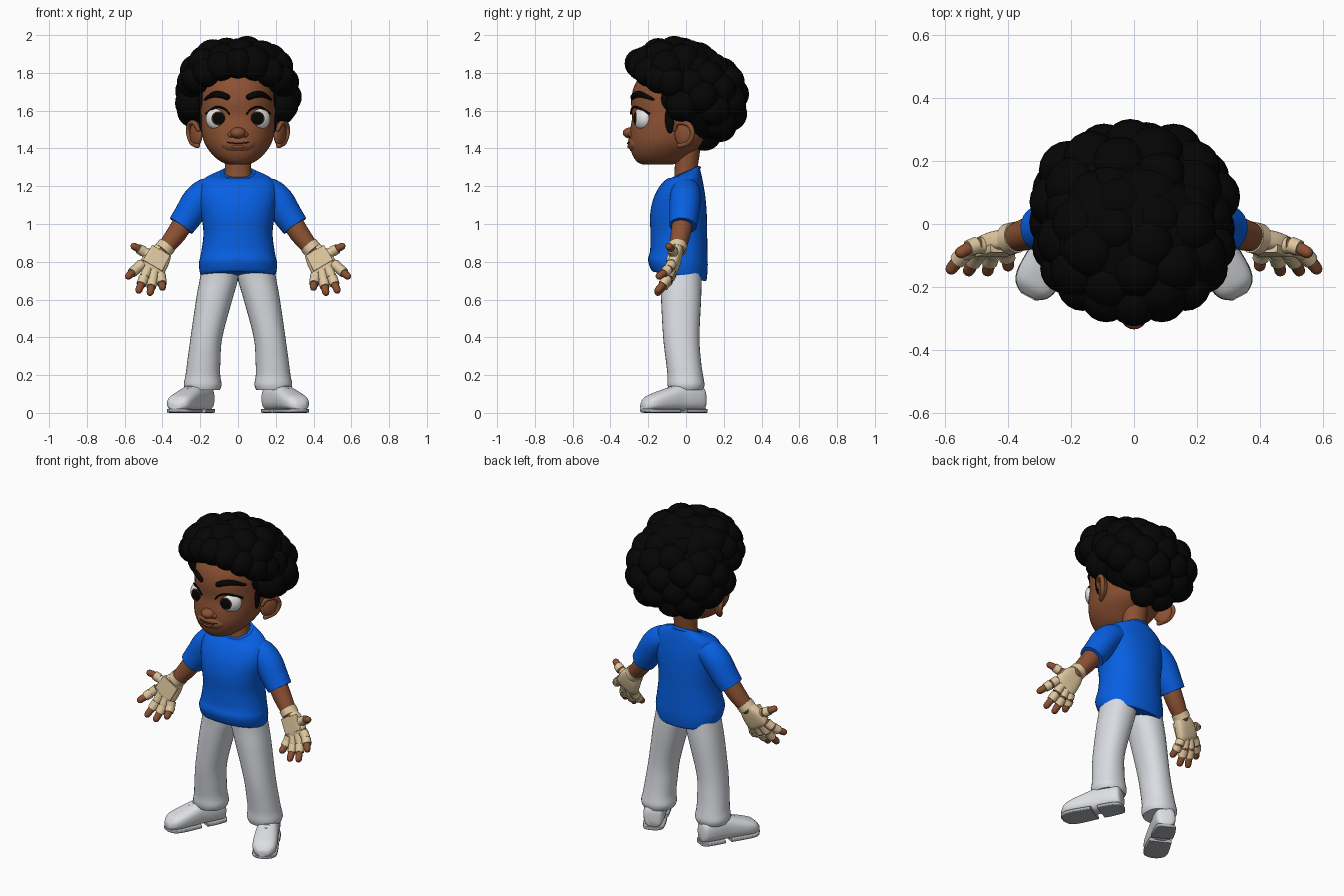
import bpy, bmesh, math, random
from mathutils import Vector, Matrix

random.seed(4)
cube = bpy.data.objects.get("Cube")
if cube:
    bpy.data.objects.remove(cube)

def material(name, r, g, b):
    m = bpy.data.materials.new(name)
    m.use_nodes = True
    m.diffuse_color = (r, g, b, 1)
    bsdf = next(n for n in m.node_tree.nodes if n.type == "BSDF_PRINCIPLED")
    bsdf.inputs["Base Color"].default_value = (r, g, b, 1)
    return m

SKIN = material("brown skin", 0.26, 0.082, 0.032)
LIP = material("dark brown line", 0.07, 0.02, 0.01)
HAIR = material("black hair", 0.0015, 0.0015, 0.0015)
SHIRT = material("blue cotton", 0.002, 0.115, 0.77)
PANTS = material("pale grey cloth", 0.7, 0.72, 0.76)
SHOE = material("white leather", 0.73, 0.74, 0.77)
SOLE = material("grey rubber", 0.42, 0.43, 0.45)
GLOVE = material("cream wrap", 0.74, 0.58, 0.35)
WHITE = material("eye white", 0.82, 0.82, 0.82)
IRIS = material("dark iris", 0.04, 0.015, 0.007)

def finish(name, bm, mats, mirror=False):
    bmesh.ops.recalc_face_normals(bm, faces=bm.faces)
    me = bpy.data.meshes.new(name)
    for f in bm.faces:
        f.smooth = True
    bm.to_mesh(me)
    bm.free()
    me.set_sharp_from_angle(angle=math.radians(50))
    for m in mats:
        me.materials.append(m)
    ob = bpy.data.objects.new(name, me)
    bpy.context.collection.objects.link(ob)
    if mirror:
        ob.modifiers.new("mirror", "MIRROR").use_mirror_merge = False

def smooth(rows, k=4):
    """Catmull-Rom resampling of rows of numbers."""
    out = []
    for i in range(len(rows) - 1):
        a, b, c, d = rows[max(i - 1, 0)], rows[i], rows[i + 1], rows[min(i + 2, len(rows) - 1)]
        for t in [j / k for j in range(k)]:
            out.append([q + 0.5 * t * (r - p + t * (2 * p - 5 * q + 4 * r - s + t * (3 * (q - r) + s - p)))
                        for p, q, r, s in zip(a, b, c, d)])
    return out + [list(rows[-1])]

def loft(name, sections, mat, power=2, n=32, mirror=False):
    """Skin over closed sections given as centre, u and v half axes."""
    bm = bmesh.new()
    rings = []
    for c, u, v in sections:
        rings.append([])
        for i in range(n):
            a = 2 * math.pi * i / n
            x, y = (math.copysign(abs(w) ** (2 / power), w) for w in (math.cos(a), math.sin(a)))
            rings[-1].append(bm.verts.new(Vector(c) + Vector(u) * x + Vector(v) * y))
    for r, s in zip(rings, rings[1:]):
        for i in range(n):
            bm.faces.new((r[i], r[(i + 1) % n], s[(i + 1) % n], s[i]))
    bm.faces.new(rings[0])
    bm.faces.new(rings[-1])
    finish(name, bm, [mat], mirror)

def tube(name, rows, mat, mirror=False, dome=True, n=16):
    """Round tube through x, y, z, radius rows."""
    rows = smooth(rows)
    pts = [Vector(r[:3]) for r in rows]
    secs = []
    for i, p in enumerate(pts):
        t = (pts[min(i + 1, len(pts) - 1)] - pts[max(i - 1, 0)]).normalized()
        u = t.cross(Vector((0, 1, 0))).normalized()
        end = -1 if i == 0 else 1 if i == len(pts) - 1 else 0
        steps = [(math.sin(a), math.cos(a)) for a in (0, 0.5, 1, 1.3, 1.5)] if end and dome else [(0, 1)]
        for off, rad in (steps[::-1] if end < 0 else steps):
            r = rows[i][3]
            secs.append((p + t * off * r * end, u * r * rad, t.cross(u) * r * rad))
    loft(name, secs, mat, n=n, mirror=mirror)

def add_ball(bm, centre, size, turn=0):
    mx = Matrix.Translation(centre) @ Matrix.Rotation(turn, 4, "Z") @ Matrix.Diagonal((*size, 1))
    bmesh.ops.create_uvsphere(bm, u_segments=20, v_segments=12, radius=1, matrix=mx)

def ball(name, centre, size, mat, turn=0, mirror=False):
    bm = bmesh.new()
    add_ball(bm, centre, size, turn)
    finish(name, bm, [mat], mirror)

def level(rows):
    """Horizontal sections from z, centre x, half x, centre y, half y, tilt."""
    return [((x, y, z), (rx, 0, 0), (0, ry, tilt)) for z, x, rx, y, ry, tilt in smooth(rows)]

# Head
HEAD = [(1.315, 0, 0.045, -0.15, 0.08, 0), (1.33, 0, 0.09, -0.145, 0.115, 0), (1.37, 0, 0.138, -0.13, 0.155, 0),
        (1.43, 0, 0.178, -0.095, 0.203, 0), (1.5, 0, 0.194, -0.07, 0.225, 0), (1.57, 0, 0.2, -0.045, 0.24, 0),
        (1.66, 0, 0.2, -0.035, 0.255, 0), (1.75, 0, 0.19, -0.03, 0.235, 0), (1.83, 0, 0.14, -0.03, 0.17, 0),
        (1.87, 0, 0.05, -0.03, 0.06, 0)]
loft("head", level(HEAD), SKIN, power=2.2, n=48)

def face(x, z, r, out=0.0):
    """Point on the front of the face, with a radius for tubes."""
    a, b = next((a, b) for a, b in zip(HEAD, HEAD[1:]) if a[0] <= z <= b[0])
    t = (z - a[0]) / (b[0] - a[0])
    rx, cy, ry = (a[i] + (b[i] - a[i]) * t for i in (2, 3, 4))
    return (x, cy - ry * (1 - (x / rx) ** 2.2) ** (1 / 2.2) - out, z, r)

ball("nose", (0, -0.292, 1.482), (0.042, 0.043, 0.03), SKIN)
ball("nostrils", (0.034, -0.283, 1.474), (0.022, 0.024, 0.018), SKIN, mirror=True)
ball("muzzle", (0, -0.262, 1.425), (0.095, 0.047, 0.05), SKIN)
ball("lower_lip", (0, -0.297, 1.409), (0.04, 0.014, 0.01), SKIN)
tube("mouth", [(-0.085, -0.272, 1.443, 0.004), (-0.045, -0.302, 1.431, 0.004), (0, -0.309, 1.428, 0.004),
               (0.045, -0.302, 1.431, 0.004), (0.085, -0.272, 1.443, 0.004)], LIP, n=8)
tube("eyebrows", [face(0.058, 1.672, 0.016), face(0.09, 1.684, 0.018),
                  face(0.13, 1.684, 0.016), face(0.174, 1.66, 0.007)], HAIR, mirror=True)
tube("upper_lashes", [face(0.046, 1.582, 0.004, 0.01), face(0.072, 1.61, 0.005, 0.012),
                      face(0.118, 1.618, 0.006, 0.012), face(0.168, 1.585, 0.006, 0.008)], HAIR, mirror=True, n=8)

# Eyes with the iris and pupil as rings around the gaze direction
bm = bmesh.new()
bmesh.ops.create_uvsphere(bm, u_segments=32, v_segments=24, radius=1)
for f in bm.faces:
    angle = math.degrees(f.calc_center_median().angle(Vector((0, 0, 1))))
    f.material_index = 2 if angle < 33 else 1 if angle < 40 else 0
gaze = Vector((-0.42, -1, 0.05)).to_track_quat("Z", "Y").to_matrix().to_4x4()
bm.transform(Matrix.Translation((0.108, -0.23, 1.557)) @ Matrix.Rotation(0.42, 4, "Z")
             @ Matrix.Diagonal((0.066, 0.044, 0.061, 1)) @ gaze)
finish("eyes", bm, [WHITE, IRIS, HAIR], mirror=True)

# Ears and neck
ball("ears", (0.222, -0.01, 1.475), (0.024, 0.056, 0.066), SKIN, turn=-0.5, mirror=True)
tube("ear_rims", [(0.21, -0.06, 1.5, 0.011), (0.23, -0.045, 1.535, 0.013), (0.255, 0.01, 1.53, 0.014),
                  (0.263, 0.035, 1.485, 0.013), (0.245, 0.015, 1.432, 0.013), (0.215, -0.035, 1.415, 0.014)],
     SKIN, mirror=True, n=10)
loft("neck", level([(1.2, 0, 0.085, -0.005, 0.065, 0), (1.28, 0, 0.07, 0, 0.06, 0),
                    (1.42, 0, 0.075, 0.01, 0.07, 0)]), SKIN)

# Hair: round curls spread over two overlapping masses, a fringe row and sideburns
bm = bmesh.new()
masses = [(Vector((0, 0.062, 1.66)), (0.253, 0.188, 0.184)), (Vector((0, -0.062, 1.78)), (0.228, 0.187, 0.128))]
for centre, size in masses:
    for i in range(46):
        h = 1 - 2 * (i + 0.5) / 46
        a = i * math.pi * (3 - math.sqrt(5))
        w = math.sqrt(1 - h * h)
        p = centre + Vector((w * math.cos(a) * size[0], w * math.sin(a) * size[1], h * size[2]))
        back = p.y > (0.09 if p.z < 1.63 else -0.02)
        if back or p.z > 1.86 - 0.25 * abs(p.x):
            add_ball(bm, p, [random.uniform(0.085, 0.096)] * 3)
for i in range(-4, 5):
    a = i * math.radians(21)
    add_ball(bm, (0.245 * math.sin(a), -0.055 - 0.19 * math.cos(a), 1.85 - 0.1 * math.sin(a) ** 2), [0.08] * 3)
add_ball(bm, (0, 0.085, 1.66), (0.28, 0.21, 0.23))
add_ball(bm, (0, -0.05, 1.84), (0.265, 0.23, 0.13))
for s in (-1, 1):
    add_ball(bm, (s * 0.178, -0.08, 1.66), (0.032, 0.055, 0.08))
    add_ball(bm, (s * 0.178, -0.085, 1.56), (0.03, 0.032, 0.09))
finish("curly_hair", bm, [HAIR])

# Shirt
loft("shirt_body", level([(0.722, 0, 0.19, -0.035, 0.138, -0.025), (0.735, 0, 0.2, -0.038, 0.148, -0.025),
                          (0.79, 0, 0.207, -0.043, 0.158, -0.02), (0.85, 0, 0.195, -0.038, 0.152, -0.01),
                          (0.95, 0, 0.183, -0.038, 0.15, 0), (1.05, 0, 0.195, -0.04, 0.15, 0),
                          (1.14, 0, 0.208, -0.034, 0.137, 0), (1.21, 0, 0.2, -0.02, 0.112, 0),
                          (1.25, 0, 0.165, -0.008, 0.09, 0.01), (1.27, 0, 0.105, -0.002, 0.074, 0.028),
                          (1.275, 0, 0.082, 0, 0.066, 0.03)]), SHIRT, power=2.2, n=40)
tube("collar", [(0.086 * math.sin(a), 0.07 * math.cos(a), 1.269 + 0.03 * math.cos(a), 0.009)
                for a in [i * math.pi / 6 for i in range(13)]], SHIRT, n=8)
tube("sleeves", [(0.1, 0, 1.18, 0.065), (0.165, -0.002, 1.165, 0.078), (0.215, -0.005, 1.12, 0.082),
                 (0.26, -0.01, 1.05, 0.078), (0.302, -0.016, 0.99, 0.072)], SHIRT, mirror=True, dome=False, n=28)

# Arms and hands
tube("forearms", [(0.25, -0.01, 1.07, 0.055), (0.325, -0.028, 0.95, 0.053), (0.392, -0.047, 0.865, 0.042)],
     SKIN, mirror=True, n=24)
tube("wrist_wraps", [(0.374, -0.042, 0.888, 0.05), (0.398, -0.048, 0.86, 0.05)], GLOVE, mirror=True, dome=False, n=24)
across, facing = Vector((0.86, 0, 0.5)), Vector((-0.1, -0.96, 0.2))

def palm(name, rows, power):
    loft(name, [((x, y, z), across * w, facing * d) for x, y, z, w, d in smooth(rows)], GLOVE, power, mirror=True)

palm("palms", [(0.39, -0.046, 0.872, 0.045, 0.032), (0.42, -0.055, 0.83, 0.066, 0.034),
               (0.452, -0.07, 0.775, 0.072, 0.031), (0.463, -0.077, 0.755, 0.062, 0.024)], 3)
palm("palm_pads", [(0.408, -0.077, 0.858, 0.056, 0.014), (0.453, -0.092, 0.778, 0.06, 0.014)], 8)
digits = {"index": (0.054, (0.58, -0.142, 0.724)), "middle": (0.018, (0.525, -0.148, 0.65)),
          "ring": (-0.018, (0.465, -0.148, 0.638)), "little": (-0.054, (0.4, -0.132, 0.665)),
          "thumb": (0, (0.55, -0.09, 0.882))}
for name, (slide, tip) in digits.items():
    base = Vector((0.455, -0.07, 0.83)) if name == "thumb" else Vector((0.458, -0.075, 0.765)) + across * slide

    def along(t, r):
        return (*(base.lerp(Vector(tip), t) + Vector((0, 0.012 * math.sin(math.pi * t), 0))), r)

    tube(name + "_fingers", [along(0, 0.023), along(0.5, 0.022), along(1, 0.019)], SKIN, mirror=True, n=12)
    for part, lo, hi in (("lower", 0.05, 0.42), ("upper", 0.47, 0.76)):
        tube(name + "_" + part + "_wraps", [along(lo, 0.028), along(hi, 0.026)], GLOVE, mirror=True, dome=False, n=12)

# Trousers
loft("trouser_legs", level([(0.8, 0.09, 0.095, -0.03, 0.11, 0), (0.7, 0.103, 0.101, -0.026, 0.108, 0),
                            (0.6, 0.126, 0.096, -0.026, 0.106, 0), (0.4, 0.167, 0.084, -0.025, 0.096, 0),
                            (0.27, 0.181, 0.088, -0.013, 0.093, 0), (0.2, 0.186, 0.092, -0.004, 0.094, 0),
                            (0.15, 0.187, 0.1, 0, 0.098, 0), (0.12, 0.187, 0.09, 0, 0.09, 0)]),
     PANTS, power=2.2, mirror=True)

# Shoes, laid out from heel to toe
heel, ahead, side = Vector((0.165, 0.092, 0)), Vector((0.47, -0.883, 0)), Vector((0.883, 0.47, 0))

def shoe_part(name, rows, mat, power):
    loft(name, [(heel + ahead * t + Vector((0, 0, (lo + hi) / 2)), side * w, (0, 0, (hi - lo) / 2))
                for t, w, lo, hi in smooth(rows)], mat, power, mirror=True)

shoe_part("shoe_uppers", [(0, 0.03, 0.02, 0.1), (0.015, 0.054, 0.012, 0.14), (0.08, 0.062, 0.01, 0.155),
                          (0.15, 0.063, 0.01, 0.152), (0.22, 0.068, 0.01, 0.13), (0.29, 0.07, 0.01, 0.106),
                          (0.335, 0.06, 0.012, 0.086), (0.363, 0.03, 0.016, 0.055)], SHOE, 2.6)
shoe_part("heel_soles", [(-0.006, 0.03, 0, 0.022), (0.01, 0.055, 0, 0.022), (0.07, 0.064, 0, 0.022),
                         (0.13, 0.064, 0, 0.022)], SOLE, 6)
shoe_part("toe_soles", [(0.17, 0.066, 0, 0.022), (0.25, 0.071, 0, 0.022), (0.31, 0.07, 0, 0.022),
                        (0.345, 0.055, 0.001, 0.022), (0.366, 0.025, 0.005, 0.022)], SOLE, 6)
for i in range(4):
    mid = heel + ahead * (0.165 + 0.026 * i) + Vector((0, 0, 0.15 - 0.011 * i))
    rows = [(*(mid + side * s + Vector((0, 0, -abs(s) * 0.35))), 0.005) for s in (-0.038, 0, 0.038)]
    tube("laces_%d" % (i + 1), rows, SOLE, mirror=True, n=8)
